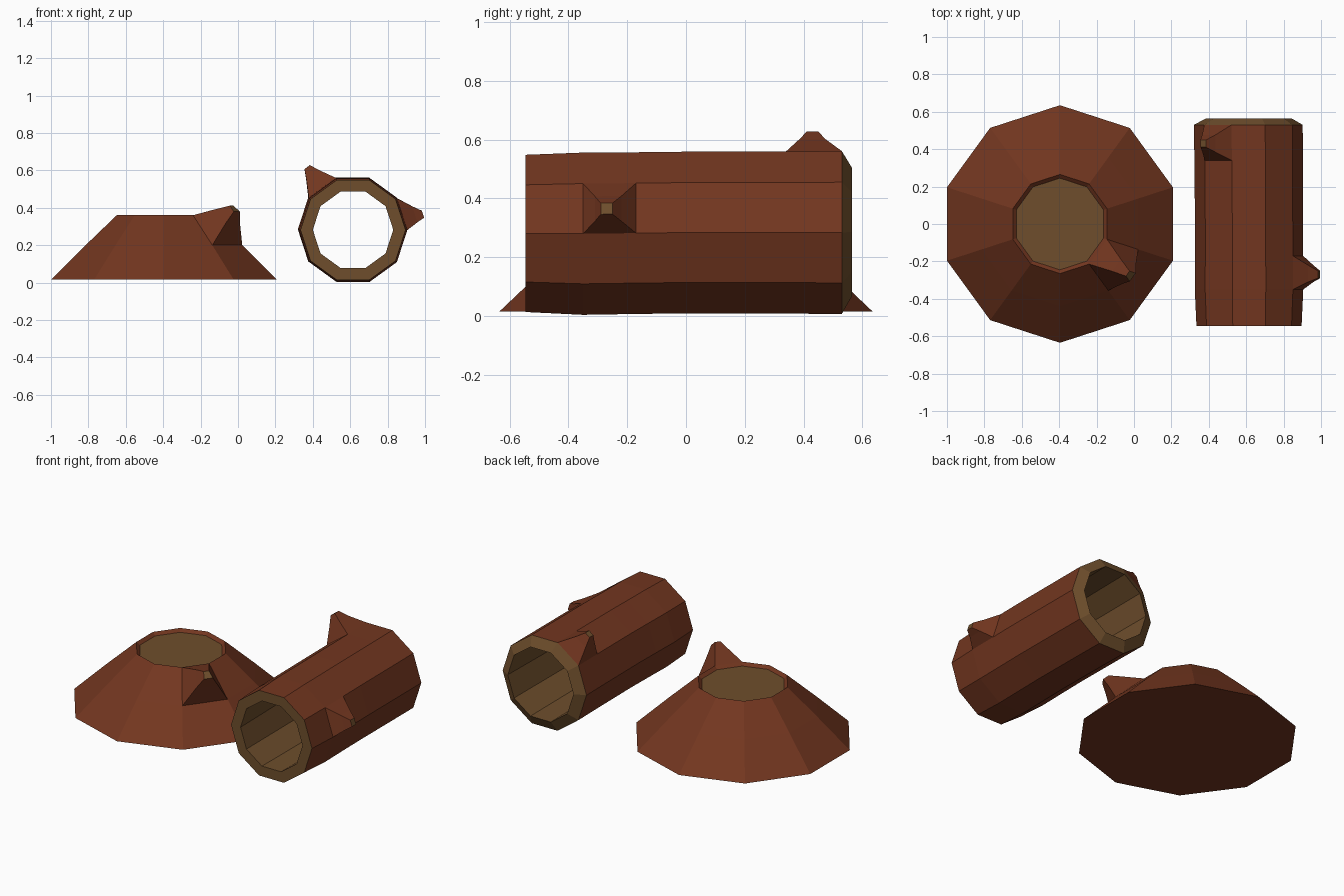
import bpy, bmesh
from math import cos, sin, radians
from mathutils import Vector

if "Cube" in bpy.data.objects:
    bpy.data.objects.remove(bpy.data.objects["Cube"])

SIDES = 10


def material(name, color):
    m = bpy.data.materials.new(name)
    m.diffuse_color = (*color, 1)
    m.use_nodes = True
    m.node_tree.nodes["Principled BSDF"].inputs["Base Color"].default_value = m.diffuse_color
    return m


BARK = material("bark", (0.17, 0.037, 0.014))
WOOD = material("cut_wood", (0.156, 0.076, 0.025))


def ring(bm, place, start):
    angles = [radians(start + 36 * i) for i in range(SIDES)]
    return [bm.verts.new(place(cos(a), sin(a))) for a in angles]


def bridge(bm, a, b, mat=0):
    faces = []
    for i in range(SIDES):
        j = (i + 1) % SIDES
        f = bm.faces.new((a[i], a[j], b[j], b[i]))
        f.material_index = mat
        faces.append(f)
    return faces


def grow_branch(bm, face, stages):
    # Pull a bark panel out into a tapered broken branch with a cut tip
    centre = face.calc_center_median()
    offsets = {v.index: v.co - centre for v in face.verts}
    order = [v.co - centre for v in face.verts]
    for target, scale in stages:
        prev = list(face.verts)
        new = [bm.verts.new(Vector(target) + o * scale) for o in order]
        bm.faces.remove(face)
        for i in range(4):
            j = (i + 1) % 4
            bm.faces.new((prev[i], prev[j], new[j], new[i]))
        face = bm.faces.new(new)
    face.material_index = 1


def finish(bm, name):
    bmesh.ops.recalc_face_normals(bm, faces=bm.faces[:])
    mesh = bpy.data.meshes.new(name)
    bm.to_mesh(mesh)
    bm.free()
    mesh.materials.append(BARK)
    mesh.materials.append(WOOD)
    obj = bpy.data.objects.new(name, mesh)
    bpy.context.collection.objects.link(obj)


# Tree stump: flared body with a slightly recessed cut top
bm = bmesh.new()
profile = [(0.635, 0.015), (0.44, 0.2), (0.265, 0.36), (0.245, 0.342)]
loops = [ring(bm, lambda c, s: (-0.396 + r * c, r * s, z), -18) for r, z in profile]
bands = [bridge(bm, a, b) for a, b in zip(loops, loops[1:])]
bm.faces.new(loops[0])
bm.faces.new(loops[-1]).material_index = 1
# Stump branch
grow_branch(bm, bands[1][9], [((-0.06, -0.245, 0.355), 0.48),
                              ((-0.02, -0.275, 0.395), 0.2)])
finish(bm, "tree_stump")

# Hollow log: outer bark rings, then the hollow back to the front rim
bm = bmesh.new()
profile = [(0.281, -0.546, 0.615, 0.281), (0.29, -0.35, 0.615, 0.28),
           (0.289, -0.17, 0.615, 0.282), (0.289, 0.0, 0.615, 0.284),
           (0.29, 0.34, 0.613, 0.284), (0.291, 0.53, 0.611, 0.284),
           (0.228, 0.565, 0.614, 0.286), (0.215, -0.546, 0.615, 0.282)]
loops = [ring(bm, lambda c, s: (x + r * c, y, z + r * s), 0) for r, y, x, z in profile]
bands = []
for i in range(len(loops)):
    bands.append(bridge(bm, loops[i], loops[(i + 1) % len(loops)], int(i >= 5)))
# Side branch and rear upper branch
grow_branch(bm, bands[1][0], [((0.945, -0.265, 0.365), 0.5),
                              ((0.989, -0.27, 0.365), 0.22)])
grow_branch(bm, bands[4][3], [((0.40, 0.43, 0.575), 0.48),
                              ((0.37, 0.43, 0.617), 0.2)])
finish(bm, "hollow_log")
